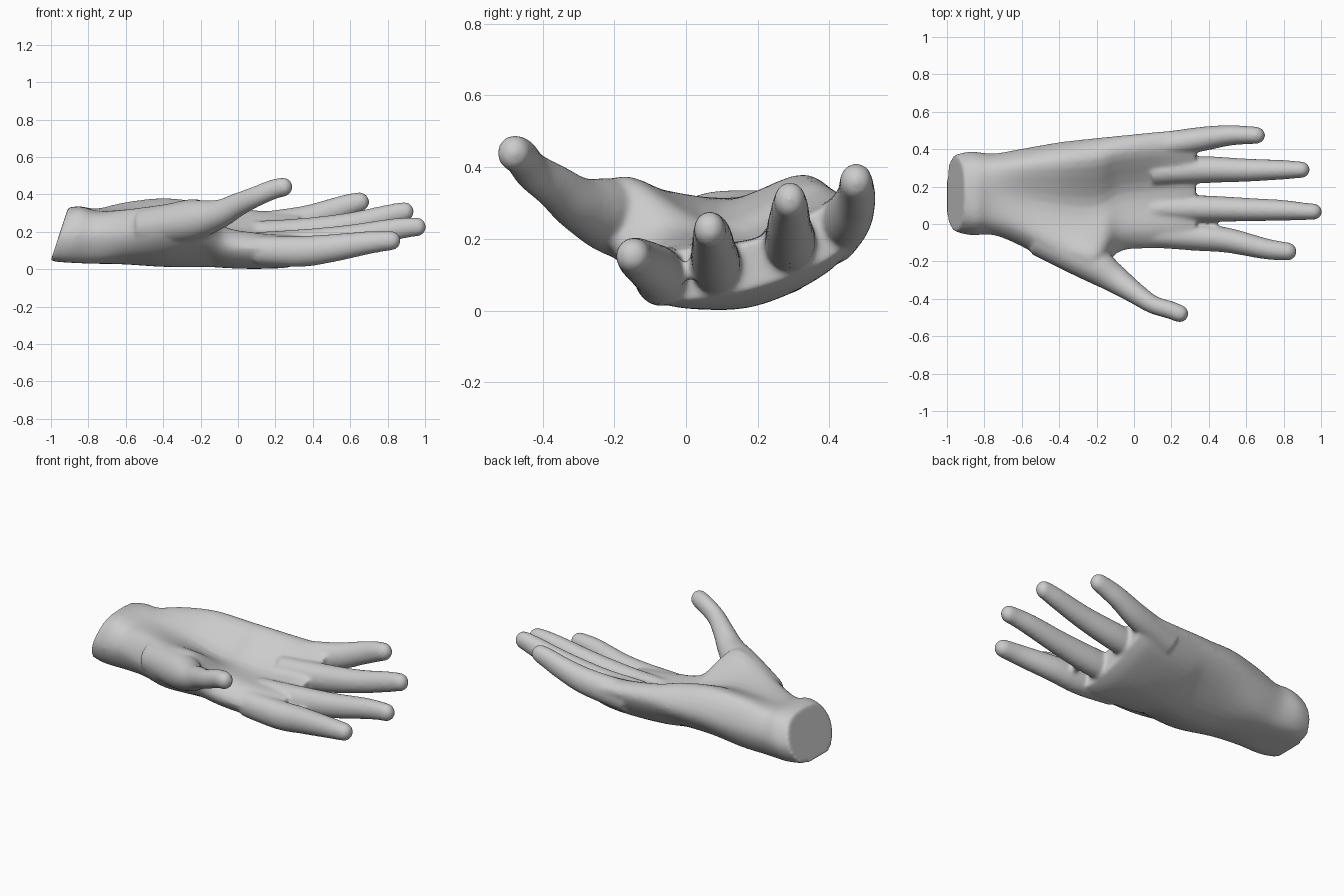
import bpy, bmesh, math
from mathutils import Vector

old = bpy.data.objects.get("Cube")
if old:
    bpy.data.objects.remove(old, do_unlink=True)


def spline(pts, n, closed=False):
    """Smooth curve through tuples of any length, n samples per span."""
    m = len(pts)
    out = []
    for i in range(m if closed else m - 1):
        if closed:
            a, b, c, d = (pts[(i + k) % m] for k in (-1, 0, 1, 2))
        else:
            a, b, c, d = (pts[min(max(i + k, 0), m - 1)] for k in (-1, 0, 1, 2))
        for s in range(n):
            t = s / n
            out.append(tuple(0.5 * (2 * q + (r - p) * t + (2 * p - 5 * q + 4 * r - w) * t * t
                                    + (3 * q - p - 3 * r + w) * t ** 3)
                             for p, q, r, w in zip(a, b, c, d)))
    if not closed:
        out.append(tuple(pts[-1]))
    return out


def loft(bm, rings):
    """Skin a list of point rings and cap both ends."""
    vs = [[bm.verts.new(p) for p in ring] for ring in rings]
    n = len(vs[0])
    for r0, r1 in zip(vs, vs[1:]):
        for i in range(n):
            j = (i + 1) % n
            bm.faces.new((r0[i], r0[j], r1[j], r1[i]))
    bm.faces.new(vs[0])
    bm.faces.new(vs[-1])


def digit(bm, pts, grow=0.003):
    """Tapered round-tipped tube; points are x, y, z, half width, half height."""
    path = spline(pts, 14)
    pos = [Vector(p[:3]) for p in path]
    left = [0.0] * len(pos)
    for i in range(len(pos) - 2, -1, -1):
        left[i] = left[i + 1] + (pos[i + 1] - pos[i]).length
    rings = []
    for i, p in enumerate(path):
        t = (pos[min(i + 1, len(pos) - 1)] - pos[max(i - 1, 0)]).normalized()
        side = t.cross(Vector((0, 0, 1))).normalized()
        up = side.cross(t)
        rw, rh = p[3] + grow, p[4] + grow
        d = min(left[i] / rw, 1.0)
        k = max(math.sqrt(1 - (1 - d) ** 2), 0.05)
        rings.append([pos[i] + side * (rw * k * math.cos(a)) + up * (rh * k * math.sin(a))
                      for a in (math.tau * j / 20 for j in range(20))])
    loft(bm, rings)


bm = bmesh.new()

# Wrist and palm stations: x, lean, y min, y max, edge heights (2),
# underside heights (3), upper heights (3)
palm = [
    (-1.00, .33, -.04, .370, .18, .18, .060, .045, .07, .300, .330, .300),
    (-0.90, .22, -.06, .387, .18, .18, .050, .038, .06, .310, .335, .310),
    (-0.75, .00, -.06, .377, .18, .19, .050, .030, .06, .290, .315, .315),
    (-0.60, .00, -.12, .402, .19, .21, .070, .025, .07, .310, .315, .355),
    (-0.40, .00, -.23, .437, .23, .24, .090, .012, .10, .345, .300, .380),
    (-0.20, .00, -.27, .460, .28, .25, .120, .010, .11, .370, .250, .360),
    (-0.08, .00, -.15, .472, .14, .26, .040, .010, .11, .230, .215, .335),
    (0.10, .00, -.13, .490, .11, .26, .018, .010, .11, .190, .195, .312),
    (0.25, .00, -.135, .503, .10, .26, .012, .028, .12, .175, .200, .302),
    (0.33, .00, -.135, .505, .10, .26, .030, .060, .15, .165, .195, .295),
]
rings = []
for x, lean, y0, y1, e0, e1, b0, b1, b2, t0, t1, t2 in spline(palm, 6):
    ya, yb, yc = (y0 + (y1 - y0) * f for f in (.15, .5, .85))
    outline = [(y0, e0), (ya, b0), (yb, b1), (yc, b2), (y1, e1), (yc, t2), (yb, t1), (ya, t0)]
    rings.append([(x + lean * (z - .05), y, z) for y, z in spline(outline, 5, True)])
loft(bm, rings)

# Index, middle, ring and little fingers, then the thumb
digits = [
    [(.10, -.055, .100, .068, .075), (.33, -.070, .095, .070, .080), (.50, -.087, .112, .064, .072),
     (.70, -.132, .142, .053, .058), (.80, -.145, .151, .047, .050), (.87, -.152, .155, .043, .045)],
    [(.10, .080, .115, .068, .080), (.36, .082, .132, .068, .080), (.60, .077, .167, .060, .068),
     (.80, .073, .206, .052, .058), (.92, .067, .224, .043, .050), (1.005, .065, .225, .040, .045)],
    [(.10, .275, .175, .068, .080), (.36, .290, .193, .069, .078), (.60, .288, .235, .059, .065),
     (.80, .290, .285, .049, .056), (.88, .290, .305, .042, .050), (.94, .290, .312, .040, .045)],
    [(.10, .410, .215, .070, .085), (.35, .452, .260, .063, .075), (.50, .473, .310, .053, .064),
     (.60, .475, .345, .046, .056), (.70, .473, .372, .040, .043)],
    [(-.50, -.060, .220, .110, .100), (-.25, -.195, .260, .100, .105), (-.10, -.295, .295, .073, .075),
     (.00, -.365, .345, .056, .060), (.10, -.430, .390, .046, .052), (.20, -.462, .430, .045, .050),
     (.288, -.497, .445, .043, .046)],
]
for pts in digits:
    digit(bm, pts)

# Small skin bridge between the index and middle fingers
digit(bm, [(.43, -.06, .11, .018, .03), (.43, .00, .11, .014, .025), (.43, .07, .12, .018, .03)])

bmesh.ops.recalc_face_normals(bm, faces=bm.faces)
for f in bm.faces:
    f.smooth = True
mesh = bpy.data.meshes.new("open_hand")
bm.to_mesh(mesh)
bm.free()
hand = bpy.data.objects.new("open_hand", mesh)
bpy.context.collection.objects.link(hand)

# Fuse the parts into one soft skin
fuse = hand.modifiers.new("fuse", 'REMESH')
fuse.mode = 'VOXEL'
fuse.voxel_size = 0.01
fuse.use_smooth_shade = True
soft = hand.modifiers.new("soften", 'SMOOTH')
soft.factor = 0.5
soft.iterations = 10

# Plain grey skin
grey = bpy.data.materials.new("light_grey")
grey.use_nodes = True
colour = (0.6, 0.6, 0.6, 1)
grey.diffuse_color = colour
grey.node_tree.nodes["Principled BSDF"].inputs["Base Color"].default_value = colour
mesh.materials.append(grey)
